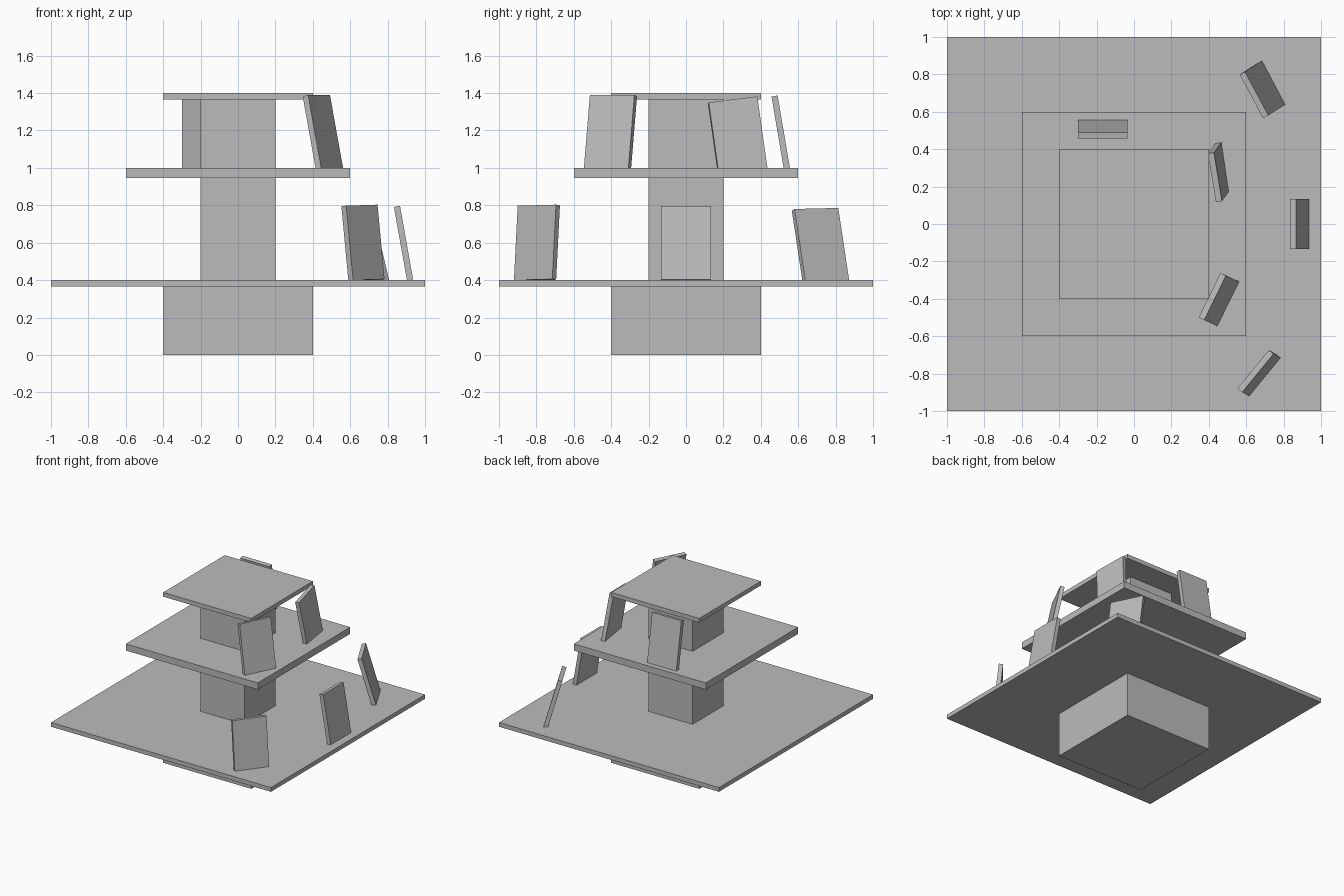
import bpy
from mathutils import Matrix, Vector

cube = bpy.data.objects.get("Cube")
if cube:
    bpy.data.objects.remove(cube, do_unlink=True)

# One plain grey for the whole model
GREY = (0.5, 0.5, 0.5, 1.0)
grey = bpy.data.materials.new("plain_grey")
grey.use_nodes = True
grey.diffuse_color = GREY
grey.node_tree.nodes["Principled BSDF"].inputs["Base Color"].default_value = GREY


def box(name, size, matrix):
    bpy.ops.mesh.primitive_cube_add(size=1)
    obj = bpy.context.object
    obj.name = name
    obj.matrix_world = matrix @ Matrix.Diagonal((*size, 1))
    obj.data.materials.append(grey)
    return obj


def block(name, half, bottom, top):
    """Square upright block centred on the axis."""
    box(name, (2 * half, 2 * half, top - bottom),
        Matrix.Translation((0, 0, (bottom + top) / 2)))


def panel(name, centre, across, up):
    """Thin leaning board, set by its width and height directions."""
    up = Vector(up).normalized()
    across = Vector(across)
    across = (across - up * across.dot(up)).normalized()
    normal = across.cross(up)
    turn = Matrix((normal, across, up)).transposed().to_4x4()
    box(name, (0.033, 0.265, 0.4), Matrix.Translation(centre) @ turn)


# Foot, platforms and the columns between them
block("foot", 0.4, 0, 0.365)
block("lower_platform", 1.0, 0.365, 0.4)
block("lower_column", 0.2, 0.4, 0.945)
block("middle_platform", 0.6, 0.945, 1.0)
block("upper_column", 0.2, 1.0, 1.365)
block("top_platform", 0.4, 1.365, 1.4)

# Boards on the lower platform
panel("lower_front_board", (0.668, -0.797, 0.6), (0.168, 0.205, 0.005), (-0.037, 0.02, 0.396))
panel("lower_side_board", (0.885, 0, 0.597), (0, 1, 0), (-0.07, 0, 0.394))
panel("lower_back_board", (0.687, 0.719, 0.586), (-0.128, 0.236, 0.011), (-0.091, -0.058, 0.385))

# Boards on the middle platform
panel("upper_front_board", (0.454, -0.404, 1.19), (0.117, 0.238, 0), (-0.07, 0.032, 0.39))
panel("upper_side_board", (0.453, 0.277, 1.167), (-0.043, 0.262, 0.033), (-0.04, -0.055, 0.39))
panel("upper_back_board", (-0.168, 0.507, 1.187), (-1, 0, 0), (0, -0.066, 0.39))
